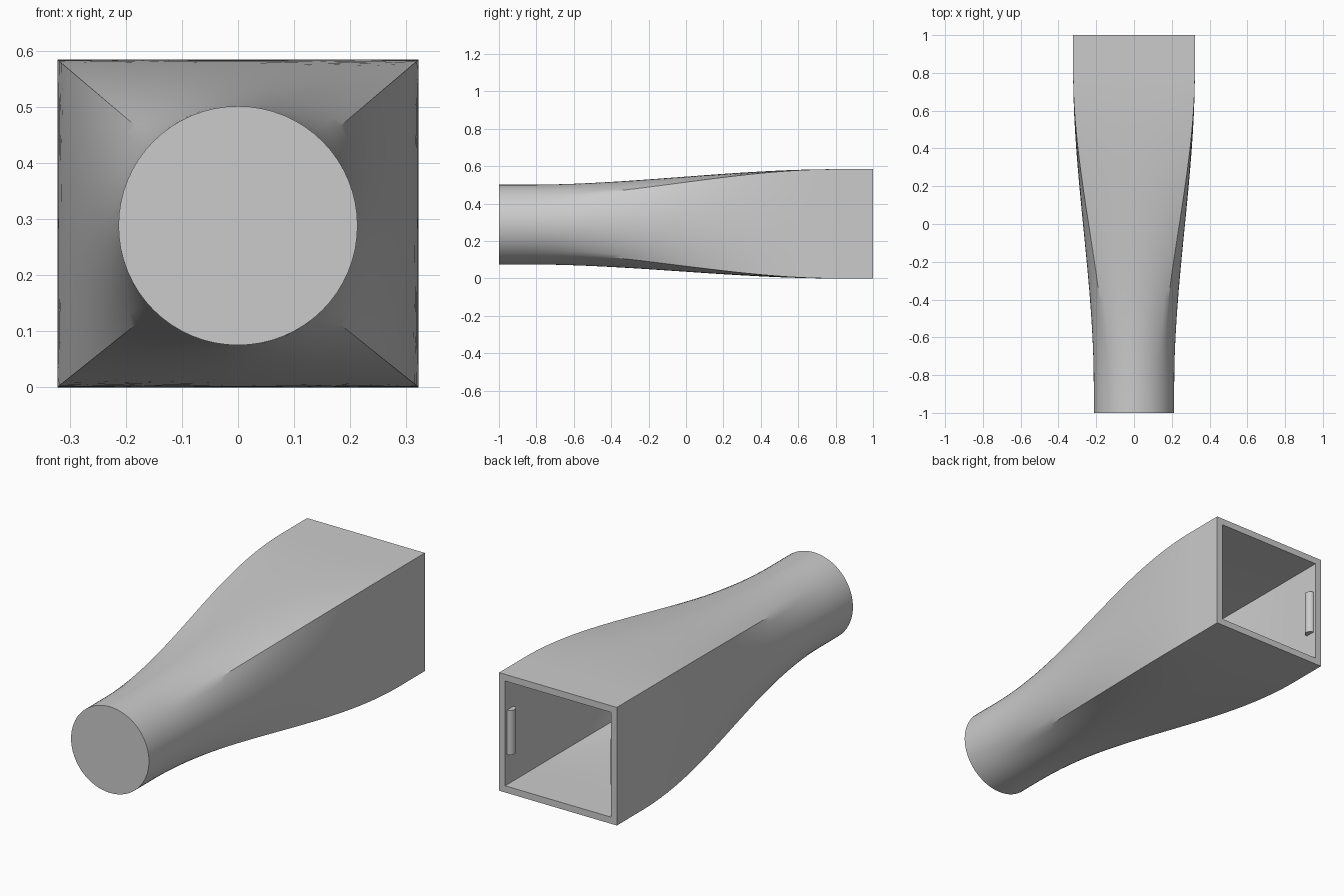
import bpy, bmesh, math

cube = bpy.data.objects.get("Cube")
if cube:
    bpy.data.objects.remove(cube, do_unlink=True)

HALF_W, HALF_H, RADIUS = 0.322, 0.292, 0.213
WALL = 0.033
SIDE_STEPS, ROWS = 16, 40

grey = bpy.data.materials.new("plain grey")
grey.use_nodes = True
color = (0.6, 0.6, 0.6, 1)
grey.diffuse_color = color
grey.node_tree.nodes["Principled BSDF"].inputs["Base Color"].default_value = color


def section(y, inset):
    """Cross-section blending from a circle at the front to a rectangle at the back."""
    t = min(max((y + 0.85) / 1.65, 0), 1)
    t = t * t * (3 - 2 * t)
    r, w, h = RADIUS - inset, HALF_W - inset, HALF_H - inset
    corners = [(w, -h), (w, h), (-w, h), (-w, -h)]
    centre = 0.288 + 0.004 * t
    points = []
    for side in range(4):
        (ax, az), (bx, bz) = corners[side], corners[(side + 1) % 4]
        for i in range(SIDE_STEPS):
            s = i / SIDE_STEPS
            angle = math.pi / 2 * (side + s - 0.5)
            x = (1 - t) * r * math.cos(angle) + t * (ax + (bx - ax) * s)
            z = (1 - t) * r * math.sin(angle) + t * (az + (bz - az) * s)
            points.append((x, y, centre + z))
    return points


def finish(obj):
    obj.data.materials.append(grey)
    bpy.ops.object.select_all(action='DESELECT')
    obj.select_set(True)
    bpy.context.view_layer.objects.active = obj
    bpy.ops.object.shade_smooth_by_angle(angle=math.radians(30))


# Duct: outer skin, open rim and inner skin in one continuous loft
bm = bmesh.new()
ys = [-1 + 2 * i / ROWS for i in range(ROWS + 1)]
profile = [(y, 0) for y in ys] + [(y, WALL) for y in reversed(ys[1:])]
rings = [[bm.verts.new(p) for p in section(y, inset)] for y, inset in profile]
for a, b in zip(rings, rings[1:]):
    for i in range(len(a)):
        j = (i + 1) % len(a)
        bm.faces.new((a[i], a[j], b[j], b[i]))
bm.faces.new(rings[0])
bm.faces.new(rings[-1])
bmesh.ops.recalc_face_normals(bm, faces=bm.faces)
mesh = bpy.data.meshes.new("transition_duct")
bm.to_mesh(mesh)
bm.free()
duct = bpy.data.objects.new("transition_duct", mesh)
bpy.context.collection.objects.link(duct)
finish(duct)

# Rounded catch ridges on the two inner side walls
for name, side in (("left_catch_ridge", 1), ("right_catch_ridge", -1)):
    bpy.ops.mesh.primitive_cylinder_add(
        vertices=24, radius=0.025, depth=0.22,
        location=(side * (HALF_W - WALL), 0.96, HALF_H))
    ridge = bpy.context.object
    ridge.name = name
    finish(ridge)
